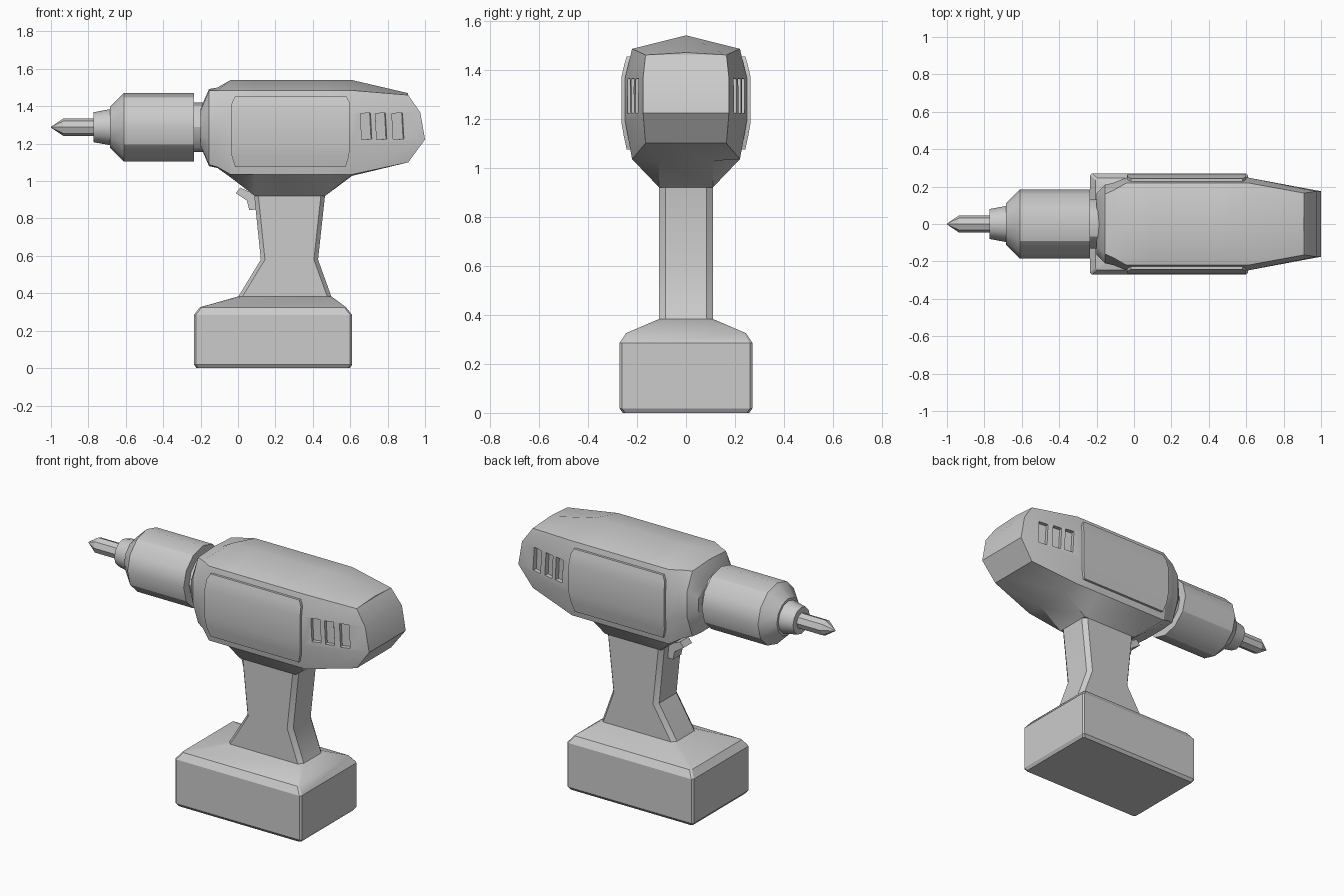
import bpy, bmesh
from math import sin, cos, pi, atan, radians

if "Cube" in bpy.data.objects:
    bpy.data.objects.remove(bpy.data.objects["Cube"])

AXIS_Z = 1.288


def finish(obj, angle=30):
    bpy.ops.object.select_all(action='DESELECT')
    obj.select_set(True)
    bpy.context.view_layer.objects.active = obj
    bpy.ops.object.shade_smooth_by_angle(angle=radians(angle))


def loft(name, rings, strip_caps=False, smooth=30):
    """Skin a row of closed rings and cap both ends."""
    bm = bmesh.new()
    rows = [[bm.verts.new(p) for p in r] for r in rings]
    n = len(rows[0])
    for a, b in zip(rows, rows[1:]):
        for i in range(n):
            j = (i + 1) % n
            bm.faces.new((a[i], a[j], b[j], b[i]))
    for r in (rows[0], rows[-1]):
        if strip_caps:
            bm.faces.new((r[0], r[1], r[-1]))
            for i in range(1, n // 2):
                bm.faces.new((r[i], r[i + 1], r[n - i - 1], r[n - i]))
        else:
            bm.faces.new(r)
    bmesh.ops.recalc_face_normals(bm, faces=bm.faces)
    mesh = bpy.data.meshes.new(name)
    bm.to_mesh(mesh)
    bm.free()
    obj = bpy.data.objects.new(name, mesh)
    bpy.context.collection.objects.link(obj)
    if smooth:
        finish(obj, smooth)
    return obj


def turned(name, profile, sides):
    """Revolve (x, radius) points about the drill axis."""
    return loft(name, [[(x, r * sin(2 * pi * i / sides), AXIS_Z + r * cos(2 * pi * i / sides))
                        for i in range(sides)] for x, r in profile])


def chamfered(z, x0, x1, w, cx, cy):
    """Horizontal rectangle with cut corners."""
    return [(x0, -w + cy, z), (x0 + cx, -w, z), (x1 - cx, -w, z), (x1, -w + cy, z),
            (x1, w - cy, z), (x1 - cx, w, z), (x0 + cx, w, z), (x0, w - cy, z)]


# Bit, collar, chuck and neck
turned("drill_bit", [(-1, .002), (-.935, .046), (-.75, .046)], 8)
turned("bit_collar", [(-.772, .08), (-.675, .098)], 12)
turned("chuck", [(-.685, .11), (-.61, .184), (-.235, .184)], 12)
turned("neck", [(-.24, .132), (-.15, .132)], 12)


# Motor housing: cross-sections along x
def section(x, top, w_mid, w_sh, z_sh, z_low, w_bot, z_bot, bulge=0):
    h = z_sh - z_low
    half = [(x, w_sh, z_sh), (x + .72 * bulge, w_mid, z_low + .74 * h),
            (x + bulge, w_mid, z_low + .34 * h), (x, w_sh, z_low), (x, w_bot, z_bot)]
    return [(x, 0, top)] + half + [(a, -b, c) for a, b, c in reversed(half)]


housing = loft("motor_housing", [section(*s) for s in [
    (-.20, 1.39, .165, .12, 1.38, 1.19, .06, 1.185),
    (-.155, 1.492, .21, .16, 1.483, 1.088, .08, 1.08),
    (-.11, 1.50, .22, .18, 1.485, 1.075, .09, 1.07),
    (-.04, 1.54, .248, .22, 1.485, 1.035, .10, 1.02),
    (.09, 1.54, .248, .22, 1.485, 1.035, .11, .92),
    (.465, 1.54, .248, .22, 1.485, 1.035, .11, .92),
    (.61, 1.54, .248, .22, 1.485, 1.035, .11, 1.028),
    (.91, 1.47, .175, .165, 1.46, 1.10, .08, 1.10, .09)]],
    strip_caps=True, smooth=0)

# Cooling slots cut into both sides of the housing
slope = .073 / .38
for side in (-1, 1):
    for x, wide in ((.685, .055), (.765, .055), (.855, .058)):
        y = .248 - slope * (x - .61)
        bpy.ops.mesh.primitive_cube_add(size=1, location=(x, side * y, 1.293),
                                        rotation=(0, radians(-3), -side * atan(slope)))
        cutter = bpy.context.object
        cutter.name = "slot_cutter"
        cutter.scale = (wide, .05, .14)
        cutter.hide_render = True
        mod = housing.modifiers.new("slot", 'BOOLEAN')
        mod.operation = 'DIFFERENCE'
        mod.solver = 'EXACT'
        mod.object = cutter
        bpy.context.view_layer.objects.active = housing
        bpy.ops.object.modifier_apply(modifier=mod.name)
        bpy.data.objects.remove(cutter)
finish(housing)

# Raised side panels
for side, label in ((-1, "front"), (1, "back")):
    loft(label + "_side_panel", [
        [(x0, side * .2, z), (x1, side * .2, z), (x1, side * y, z), (x0, side * y, z)]
        for z, x0, x1, y in [(1.075, -.015, .575, .242), (1.13, -.033, .592, .254),
                             (1.188, -.038, .6, .264), (1.368, -.038, .6, .264),
                             (1.42, -.033, .597, .252), (1.453, -.015, .58, .242)]])

# Grip
loft("handle", [chamfered(*r) for r in [
    (.36, -.01, .51, .11, .022, .027), (.38, .0, .50, .11, .022, .027),
    (.58, .122, .428, .11, .022, .027), (.94, .085, .467, .11, .022, .027)]])

# Trigger: side profile extruded across y
trigger = [(-.012, .935), (.012, .965), (.10, .925), (.125, .85), (.06, .845), (.048, .895)]
loft("trigger", [[(x, y, z) for x, z in trigger] for y in (-.04, .04)])

# Battery base
loft("battery_base", [chamfered(*r) for r in [
    (0, -.222, .598, .258, .01, .01), (.018, -.235, .61, .271, .01, .01),
    (.285, -.235, .61, .271, .01, .01), (.325, -.205, .578, .245, .01, .01),
    (.383, .0, .50, .11, .022, .027)]])
